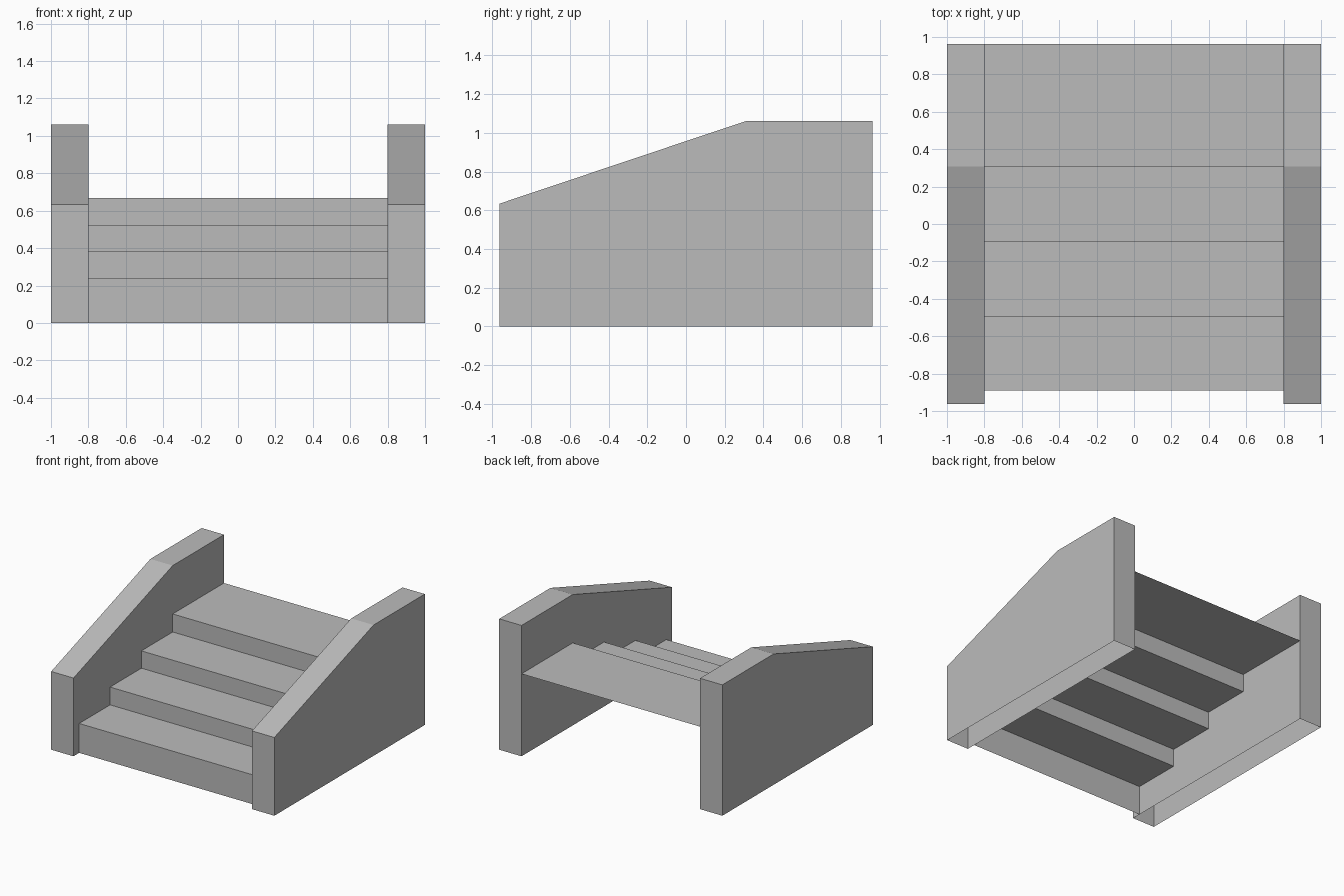
import bpy
import bmesh

cube = bpy.data.objects.get("Cube")
if cube:
    bpy.data.objects.remove(cube, do_unlink=True)

HALF_DEPTH = 0.963
INNER, OUTER = 0.8, 1.0

stone = bpy.data.materials.new("stone_grey")
stone.use_nodes = True
stone.diffuse_color = (0.5, 0.5, 0.5, 1)
stone.node_tree.nodes["Principled BSDF"].inputs["Base Color"].default_value = (0.5, 0.5, 0.5, 1)


def sweep(name, profile, x0, x1, closed):
    """Sweep a (y, z) profile along x; closed profiles get end caps."""
    bm = bmesh.new()
    a = [bm.verts.new((x0, y, z)) for y, z in profile]
    b = [bm.verts.new((x1, y, z)) for y, z in profile]
    for i in range(len(profile) - 1):
        bm.faces.new((a[i], b[i], b[i + 1], a[i + 1]))
    if closed:
        bm.faces.new(a)
        bm.faces.new(b[::-1])
    bm.normal_update()
    mesh = bpy.data.meshes.new(name)
    bm.to_mesh(mesh)
    bm.free()
    mesh.materials.append(stone)
    obj = bpy.data.objects.new(name, mesh)
    bpy.context.collection.objects.link(obj)
    return obj


# Side walls: sloped parapets, hollow with an open underside
wall = [(-HALF_DEPTH, 0), (-HALF_DEPTH, 0.634), (0.307, 1.06),
        (HALF_DEPTH, 1.06), (HALF_DEPTH, 0)]
sweep("left_wall", wall, INNER, OUTER, True)
sweep("right_wall", wall, -OUTER, -INNER, True)

# Steps: a thin zigzag of risers and treads, open at the back and below
risers = [-0.89, -0.495, -0.094, 0.307]
heights = [0.238, 0.382, 0.522, 0.668]
steps = [(risers[0], 0)]
for i, (y, z) in enumerate(zip(risers, heights)):
    back = risers[i + 1] if i + 1 < len(risers) else HALF_DEPTH
    steps += [(y, z), (back, z)]
sweep("steps", steps, -INNER, INNER, False)
